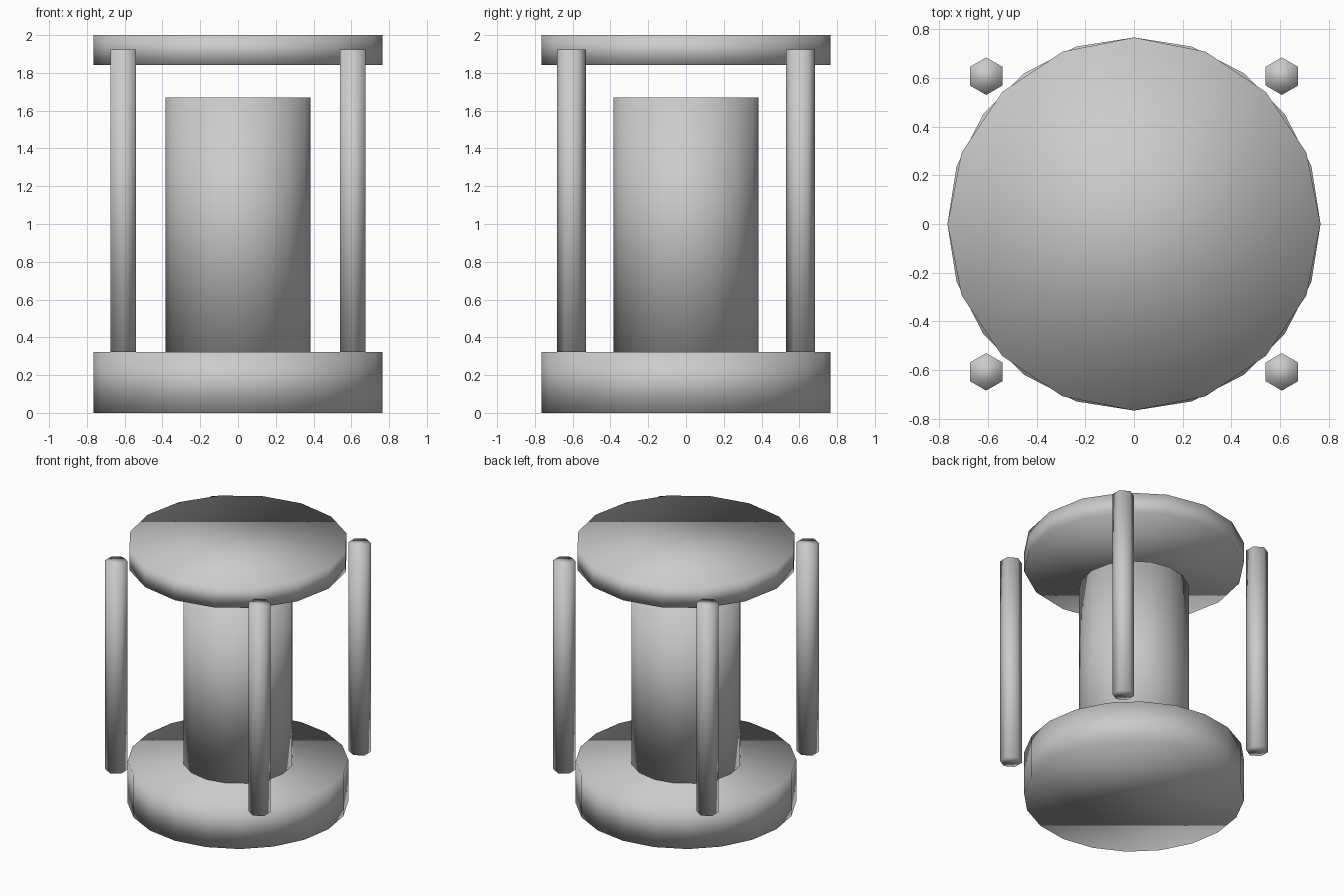
import bpy

cube = bpy.data.objects.get("Cube")
if cube:
    bpy.data.objects.remove(cube, do_unlink=True)

# One plain grey for every part
grey = bpy.data.materials.new("light_grey")
grey.use_nodes = True
colour = (0.6, 0.6, 0.6, 1)
grey.diffuse_color = colour
grey.node_tree.nodes["Principled BSDF"].inputs["Base Color"].default_value = colour


def cylinder(name, sides, radius, bottom, top, x=0, y=0):
    """Upright prism, smooth across its rims as well as its sides."""
    bpy.ops.mesh.primitive_cylinder_add(
        vertices=sides, radius=radius, depth=top - bottom,
        location=(x, y, (bottom + top) / 2))
    part = bpy.context.object
    part.name = name
    part.data.materials.append(grey)
    bpy.ops.object.shade_smooth()
    return part


# Round base, central column and floating lid
cylinder("base", 20, 0.766, 0, 0.323)
cylinder("column", 16, 0.383, 0.323, 1.671)
cylinder("lid", 16, 0.766, 1.843, 2)

# Four hexagonal posts at the corners
for depth_name, y in (("front", -0.607), ("back", 0.607)):
    for side_name, x in (("left", 0.607), ("right", -0.607)):
        cylinder(f"{depth_name}_{side_name}_post", 6, 0.077, 0.323, 1.923, x, y)
